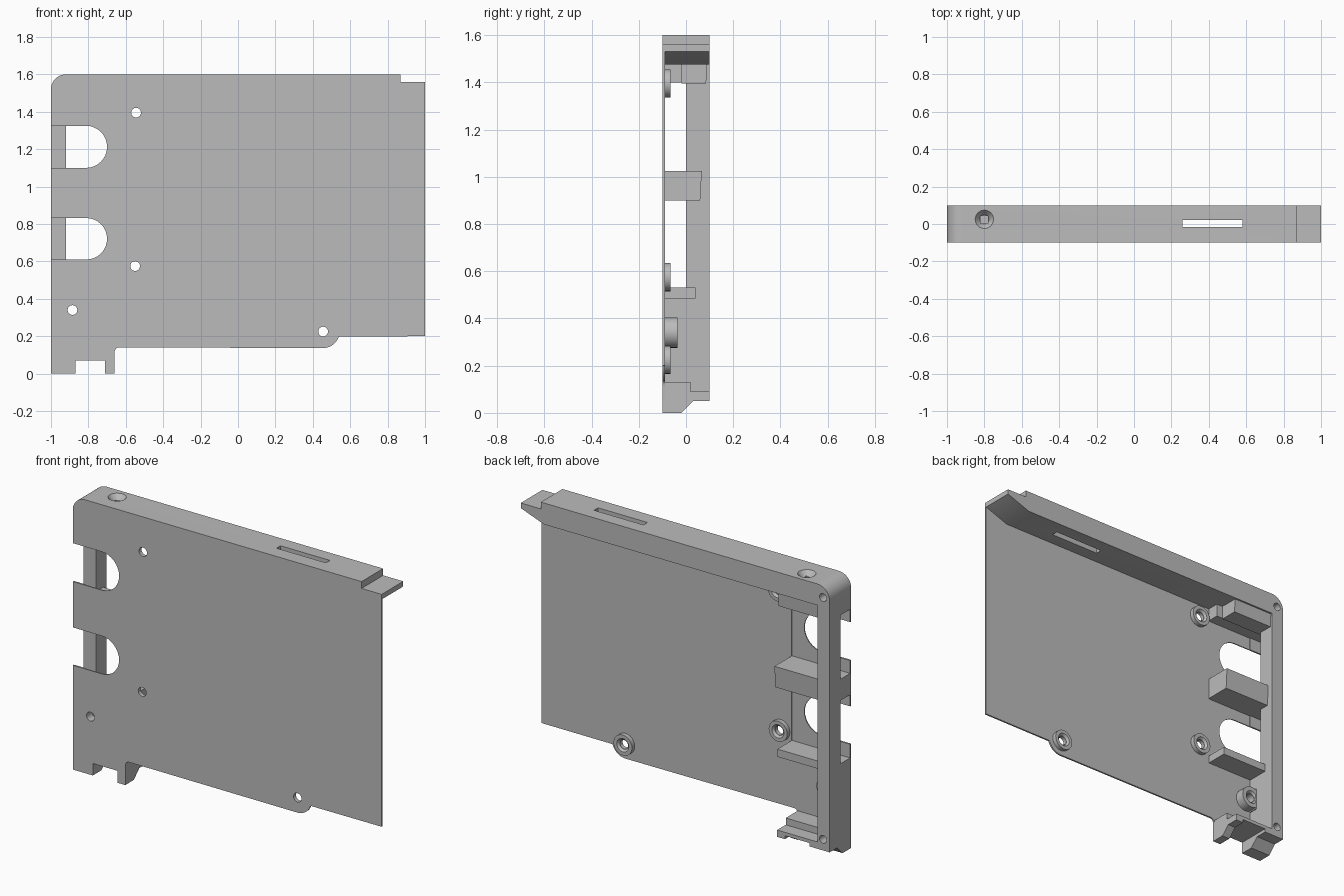
import bpy, bmesh, math
from mathutils import Vector

cube = bpy.data.objects.get("Cube")
if cube:
    bpy.data.objects.remove(cube, do_unlink=True)

grey = bpy.data.materials.new("plain grey")
grey.use_nodes = True
grey.diffuse_color = (0.5, 0.5, 0.5, 1)
grey.node_tree.nodes["Principled BSDF"].inputs["Base Color"].default_value = (0.5, 0.5, 0.5, 1)


def arc(cx, cz, r, start, end, n=10):
    """Points along an arc, angles in degrees."""
    steps = [math.radians(start + (end - start) * i / n) for i in range(n + 1)]
    return [(cx + r * math.cos(a), cz + r * math.sin(a)) for a in steps]


def prism(name, pts, lo, hi, axis="y", taper=1.0):
    """Extrude a profile along an axis; y uses (x, z), x uses (y, z), z uses (x, y)."""
    place = {"y": lambda p, d: (p[0], d, p[1]),
             "x": lambda p, d: (d, p[0], p[1]),
             "z": lambda p, d: (p[0], p[1], d)}[axis]
    mid = sum((Vector(p) for p in pts), Vector((0, 0))) / len(pts)
    bm = bmesh.new()
    a = [bm.verts.new(place(p, lo)) for p in pts]
    b = [bm.verts.new(place(mid + (Vector(p) - mid) * taper, hi)) for p in pts]
    bm.faces.new(a)
    bm.faces.new(b[::-1])
    for i in range(len(pts)):
        j = (i + 1) % len(pts)
        bm.faces.new((a[j], a[i], b[i], b[j]))
    bmesh.ops.recalc_face_normals(bm, faces=bm.faces)
    mesh = bpy.data.meshes.new(name)
    bm.to_mesh(mesh)
    bm.free()
    mesh.materials.append(grey)
    ob = bpy.data.objects.new(name, mesh)
    bpy.context.collection.objects.link(ob)
    return ob


def rect(a0, a1, b0, b1):
    return [(a0, b0), (a1, b0), (a1, b1), (a0, b1)]


def box(name, x0, x1, y0, y1, z0, z1):
    return prism(name, rect(x0, x1, z0, z1), y0, y1)


def disc(name, x, z, r, y0, y1, taper=1.0):
    return prism(name, arc(x, z, r, 0, 345, 23), y0, y1, "y", taper)


def select(ob):
    bpy.ops.object.select_all(action="DESELECT")
    ob.select_set(True)
    bpy.context.view_layer.objects.active = ob


def cut(ob, *cutters):
    select(ob)
    for c in cutters:
        c.hide_render = True
        m = ob.modifiers.new("cut", "BOOLEAN")
        m.operation, m.solver, m.object = "DIFFERENCE", "EXACT", c
        bpy.ops.object.modifier_apply(modifier=m.name)
        bpy.data.objects.remove(c, do_unlink=True)


def smooth(ob):
    select(ob)
    bpy.ops.object.shade_smooth_by_angle(angle=math.radians(30))


corner = arc(-0.92, 1.52, 0.08, 90, 180)
ports = [(0.61, 0.832), (1.10, 1.325)]
screws = [(-0.545, 1.395, 0.06, -0.065), (-0.55, 0.575, 0.06, -0.065),
          (0.455, 0.225, 0.06, -0.065), (-0.885, 0.34, 0.065, -0.035)]

# Thin front sheet with the foot outline and rounded corners
outline = [(-1, 0), (-0.87, 0), (-0.87, 0.07), (-0.71, 0.07), (-0.71, 0), (-0.66, 0)]
outline += arc(-0.635, 0.115, 0.025, 180, 90, 5)
outline += arc(0.455, 0.225, 0.088, 270, 343)
outline += [(1, 0.2), (1, 1.56), (0.87, 1.56), (0.87, 1.6)] + corner
sheet = prism("front_sheet", outline, -0.1, -0.09)
for z0, z1 in ports:
    r = (z1 - z0) / 2
    slot = [(-1.1, z0)] + arc(-0.7 - r, z0 + r, r, -90, 90, 16) + [(-1.1, z1)]
    cut(sheet, prism("port_cutter", slot, -0.2, 0))
for x, z, r, y in screws:
    cut(sheet, disc("hole_cutter", x, z, 0.026, -0.2, 0))
# Shallow pocket behind the ports
cut(sheet, box("pocket_cutter", -0.92, -0.62, -0.094, 0, 0.53, 1.40))
smooth(sheet)

# Side bar and top wall in one bent frame
profile = [(-1, 0.06), (-0.92, 0.06), (-0.92, 1.475), (0.85, 1.475), (1, 1.53),
           (1, 1.56), (0.87, 1.56), (0.87, 1.6)] + corner
frame = prism("side_and_top_frame", profile, -0.09, 0.1)
for z0, z1 in [(0.53, 0.90), (1.025, 1.40)]:
    cut(frame, box("opening_cutter", -1.1, -0.85, -0.2, 0, z0, z1))
cut(frame, box("slot_cutter", 0.26, 0.58, -0.015, 0.022, 1.4, 1.7))
cut(frame, box("button_cutter", -0.82, -0.78, 0.003, 0.043, 1.49, 1.7))
dimple = arc(-0.8, 0.025, 0.05, 0, 345, 23)
cut(frame, prism("dimple_cutter", dimple, 1.601, 1.57, "z", 0.5))
for z in (1.53, 0.115):
    cut(frame, disc("bar_hole_cutter", -0.957, z, 0.023, 0.03, 0.2))
smooth(frame)

# Stepped foot with a notch between its two legs
step = [(-0.09, 0), (-0.02, 0), (0.03, 0.05), (0.1, 0.05), (0.1, 0.09),
        (0.02, 0.09), (0.02, 0.13), (-0.09, 0.13)]
foot = prism("bottom_foot", step, -1, -0.66, "x")
cut(foot, box("notch_cutter", -0.87, -0.71, -0.3, 0.3, -0.1, 0.07))

# Ribs beside the ports
rib = [(-0.095, 0.90), (0.06, 0.90), (0.067, 1.025), (-0.095, 1.025)]
prism("middle_rib", rib, -0.93, -0.62, "x")
box("lower_rib", -0.93, -0.62, -0.095, 0.04, 0.485, 0.53)
hood = [(-0.02, 1.395), (0.085, 1.395), (0.09, 1.48), (-0.02, 1.48)]
prism("upper_rib", hood, -0.93, -0.66, "x")
box("upper_rib_back", -0.93, -0.62, -0.095, -0.02, 1.40, 1.48)

# Screw bosses with countersunk bores
for x, z, r, y in screws:
    boss = disc("screw_boss", x, z, r, -0.092, y)
    cut(boss, disc("bore_cutter", x, z, 0.026, -0.2, 0.1),
        disc("sink_cutter", x, z, 0.04, y + 0.001, y - 0.012, 0.7))
    smooth(boss)
box("boss_web", -0.93, -0.915, -0.09, -0.035, 0.275, 0.405)
